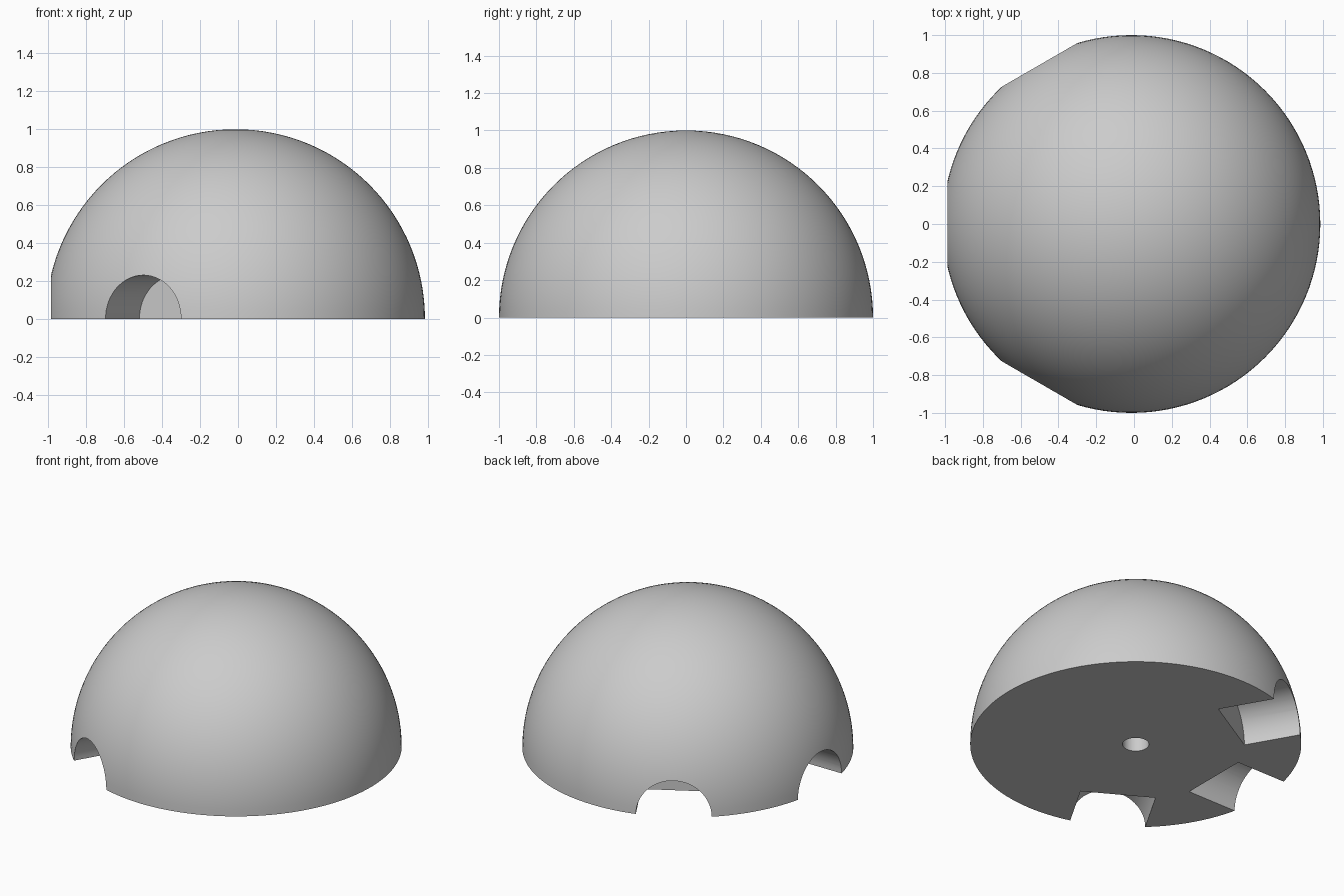
import bpy, bmesh, math
from mathutils import Matrix, Vector

cube = bpy.data.objects.get("Cube")
if cube:
    bpy.data.objects.remove(cube, do_unlink=True)

CENTRE = Vector((-0.0135, 0, 0))
CHANNEL_RADIUS = 0.23
CHANNEL_START = 0.615
HOLE_RADIUS = 0.08

grey = bpy.data.materials.new("plain grey")
grey.use_nodes = True
colour = (0.6, 0.6, 0.6, 1)
grey.diffuse_color = colour
grey.node_tree.nodes["Principled BSDF"].inputs["Base Color"].default_value = colour


def make_object(name, bm):
    mesh = bpy.data.meshes.new(name)
    bmesh.ops.recalc_face_normals(bm, faces=bm.faces)
    bm.to_mesh(mesh)
    bm.free()
    mesh.materials.append(grey)
    obj = bpy.data.objects.new(name, mesh)
    bpy.context.collection.objects.link(obj)
    return obj


def cylinder_cutter(name, radius, length, matrix):
    bm = bmesh.new()
    bmesh.ops.create_cone(bm, cap_ends=True, segments=64, radius1=radius,
                          radius2=radius, depth=length, matrix=matrix)
    obj = make_object(name, bm)
    obj.hide_render = True
    return obj


# Solid half ball with a flat base
bm = bmesh.new()
bmesh.ops.create_uvsphere(bm, u_segments=128, v_segments=64, radius=1,
                          matrix=Matrix.Translation(CENTRE))
bmesh.ops.bisect_plane(bm, geom=bm.verts[:] + bm.edges[:] + bm.faces[:], dist=1e-5,
                       plane_co=(0, 0, 0), plane_no=(0, 0, -1), clear_outer=True)
bmesh.ops.holes_fill(bm, edges=[e for e in bm.edges if e.is_boundary])
dome = make_object("dome", bm)

# Three half-round channels running in from the rim
cutters = []
for degrees in (120, 180, 240):
    length = 0.8
    matrix = (Matrix.Translation(CENTRE)
              @ Matrix.Rotation(math.radians(degrees), 4, "Z")
              @ Matrix.Translation((CHANNEL_START + length / 2, 0, 0))
              @ Matrix.Rotation(math.pi / 2, 4, "Y"))
    cutters.append(cylinder_cutter("channel_cutter", CHANNEL_RADIUS, length, matrix))

# Blind hole in the middle of the base
cutters.append(cylinder_cutter("hole_cutter", HOLE_RADIUS, 0.6,
                               Matrix.Translation(CENTRE)))

bpy.context.view_layer.objects.active = dome
for cutter in cutters:
    cut = dome.modifiers.new("cut", "BOOLEAN")
    cut.operation = "DIFFERENCE"
    cut.solver = "EXACT"
    cut.object = cutter
    bpy.ops.object.modifier_apply(modifier=cut.name)
for cutter in cutters:
    bpy.data.objects.remove(cutter, do_unlink=True)

# Smooth curved surfaces, crisp cut edges
bpy.ops.object.select_all(action="DESELECT")
dome.select_set(True)
bpy.ops.object.shade_smooth_by_angle(angle=math.radians(30))
